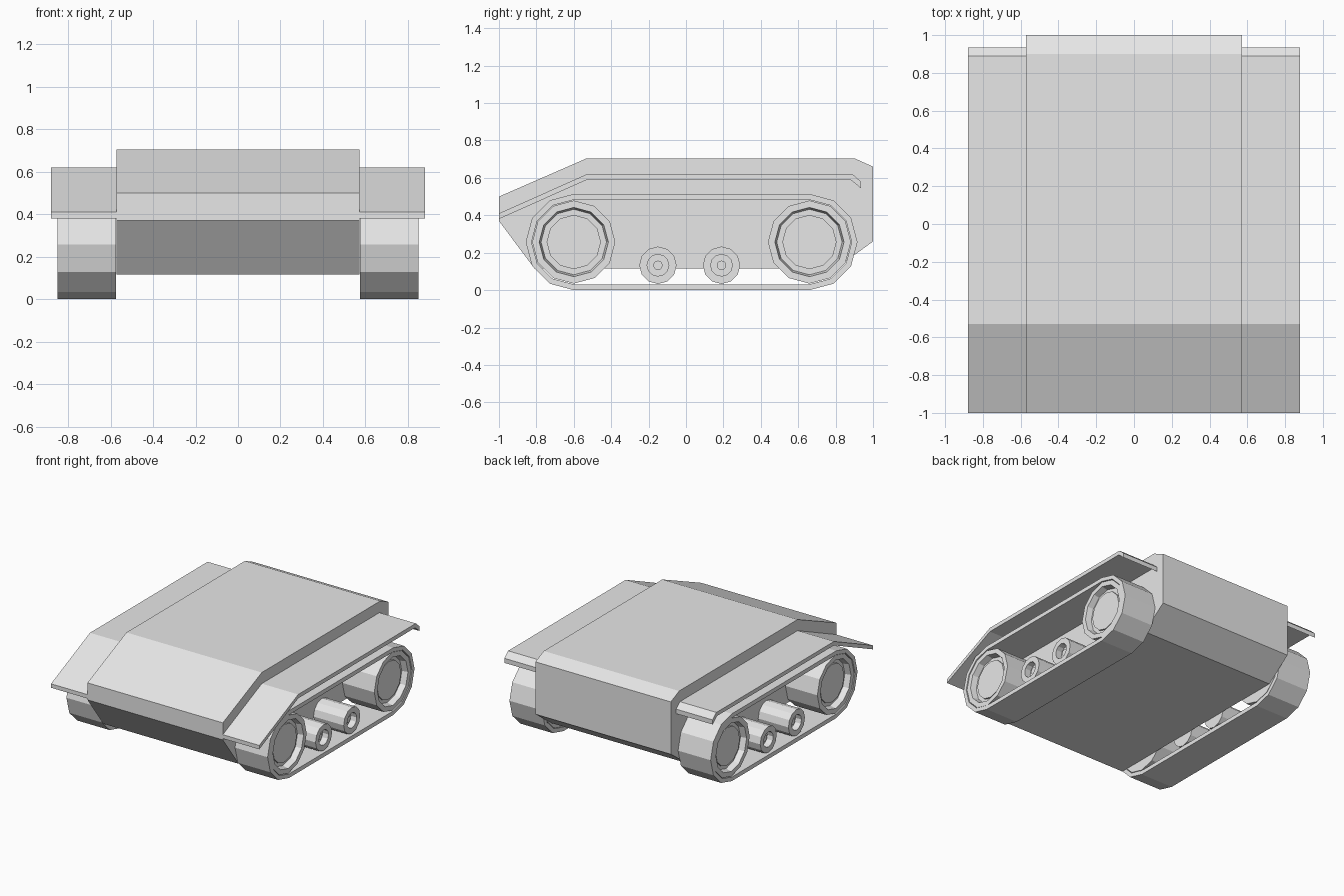
import bpy, bmesh, math

cube = bpy.data.objects.get("Cube")
if cube:
    bpy.data.objects.remove(cube, do_unlink=True)

# One plain grey for the whole vehicle
grey = bpy.data.materials.new("plain_grey")
grey.use_nodes = True
colour = (0.8, 0.8, 0.8, 1)
grey.diffuse_color = colour
grey.node_tree.nodes["Principled BSDF"].inputs["Base Color"].default_value = colour


def finish(name, bm):
    bmesh.ops.recalc_face_normals(bm, faces=bm.faces)
    mesh = bpy.data.meshes.new(name)
    bm.to_mesh(mesh)
    bm.free()
    mesh.materials.append(grey)
    obj = bpy.data.objects.new(name, mesh)
    bpy.context.collection.objects.link(obj)
    return obj


def bridge(bm, a, b):
    for i in range(len(a)):
        j = (i + 1) % len(a)
        bm.faces.new((a[i], a[j], b[j], b[i]))


def prism(name, profile, x0, x1):
    """Extrude a (y, z) side profile across x."""
    bm = bmesh.new()
    a, b = [[bm.verts.new((x, y, z)) for y, z in profile] for x in (x0, x1)]
    bridge(bm, a, b)
    bm.faces.new(a)
    bm.faces.new(b)
    return finish(name, bm)


def wheel(name, side, y, z, rings, sides=12):
    """Turn (radius, x) rings about an axle along x, closing both ends."""
    bm = bmesh.new()
    loops = []
    for r, x in rings:
        angles = [math.tau * i / sides for i in range(sides)]
        loops.append([bm.verts.new((side * x, y + r * math.cos(t), z + r * math.sin(t)))
                      for t in angles])
    for a, b in zip(loops, loops[1:]):
        bridge(bm, a, b)
    bm.faces.new(loops[0])
    bm.faces.new(loops[-1])
    return finish(name, bm)


AXLE_Z = 0.257
AXLES = {"front": -0.6, "rear": 0.66}
INNER, OUTER = 0.575, 0.85


def track_loop(radius):
    points = []
    for y, start in ((AXLES["front"], 90), (AXLES["rear"], 270)):
        for step in range(7):
            t = math.radians(start + 30 * step)
            points.append((y + radius * math.cos(t), AXLE_Z + radius * math.sin(t)))
    return points


def track(name, side):
    """Closed belt running round both big wheels."""
    bm = bmesh.new()
    loops = [[bm.verts.new((side * x, y, z)) for y, z in track_loop(r)]
             for r, x in ((0.257, INNER), (0.257, OUTER), (0.226, OUTER), (0.226, INNER))]
    for i in range(4):
        bridge(bm, loops[i], loops[(i + 1) % 4])
    return finish(name, bm)


# Hull with sloped nose and chamfered tail
hull = [(-1, 0.37), (-1, 0.5), (-0.53, 0.705), (0.9, 0.705),
        (1, 0.66), (1, 0.26), (0.8, 0.115), (-0.81, 0.115)]
prism("hull", hull, -0.572, 0.572)

# Thin fender with a turned-down rear lip
fender = [(-1, 0.41), (-0.53, 0.62), (0.89, 0.62), (0.935, 0.58), (0.935, 0.545),
          (0.88, 0.59), (-0.53, 0.59), (-1, 0.38)]

for label, side in (("left", 1), ("right", -1)):
    prism(label + "_fender", fender, side * 0.57, side * 0.88)
    track(label + "_track", side)

    # Big end wheels with a dished centre
    for place, y in AXLES.items():
        wheel(f"{label}_{place}_wheel", side, y, AXLE_Z,
              [(0.222, INNER), (0.222, 0.845), (0.185, 0.845), (0.175, 0.80),
               (0.145, 0.80), (0.145, 0.815)])

    # Small road rollers with a hollow face and hub pin
    for place, y in (("front", -0.15), ("rear", 0.19)):
        wheel(f"{label}_{place}_roller", side, y, 0.133,
              [(0.1, INNER), (0.1, 0.83), (0.058, 0.83), (0.058, 0.78),
               (0.025, 0.78), (0.025, 0.80)])
